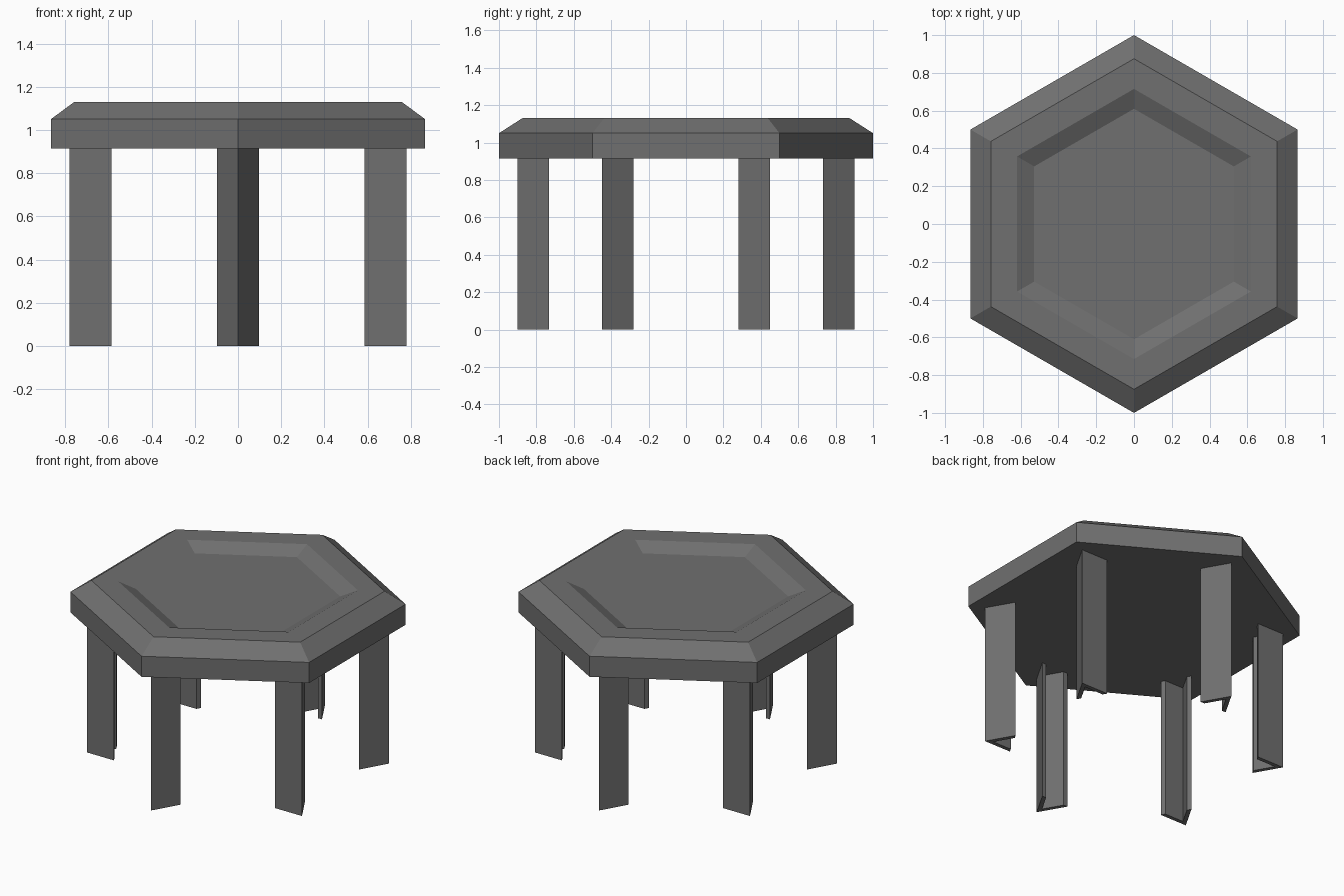
import bpy, bmesh, math
from mathutils import Matrix

cube = bpy.data.objects.get("Cube")
if cube:
    bpy.data.objects.remove(cube, do_unlink=True)

grey = bpy.data.materials.new("dark_grey")
grey.use_nodes = True
colour = (0.16, 0.16, 0.16, 1)
grey.diffuse_color = colour
grey.node_tree.nodes["Principled BSDF"].inputs["Base Color"].default_value = colour


def make_object(name, bm):
    bmesh.ops.recalc_face_normals(bm, faces=bm.faces)
    mesh = bpy.data.meshes.new(name)
    bm.to_mesh(mesh)
    bm.free()
    mesh.materials.append(grey)
    obj = bpy.data.objects.new(name, mesh)
    bpy.context.collection.objects.link(obj)
    return obj


# Hexagonal top: stacked rings give the rim, chamfer and shallow recess
UNDERSIDE = 0.915
profile = [(1.0, UNDERSIDE), (1.0, 1.05), (0.875, 1.13), (0.715, 1.13), (0.61, 1.085)]
bm = bmesh.new()
rings = []
for radius, z in profile:
    angles = [math.radians(30 + 60 * i) for i in range(6)]
    rings.append([bm.verts.new((radius * math.cos(a), radius * math.sin(a), z)) for a in angles])
for low, high in zip(rings, rings[1:]):
    for i in range(6):
        j = (i + 1) % 6
        bm.faces.new((low[i], low[j], high[j], high[i]))
bm.faces.new(rings[0])
bm.faces.new(rings[-1])
make_object("table_top", bm)

# Legs: thin V-shaped angle sections, apex pointing out to each corner
APEX, DEPTH, HALF, WALL = 0.90, 0.168, 0.097, 0.029
inner = APEX - DEPTH
section = [(APEX, 0), (inner, HALF), (inner, HALF - WALL),
           (APEX - WALL * DEPTH / HALF, 0), (inner, WALL - HALF), (inner, -HALF)]
names = ["back_left", "back", "back_right", "front_right", "front", "front_left"]
for i, name in enumerate(names):
    bm = bmesh.new()
    foot = bm.faces.new([bm.verts.new((x, y, 0)) for x, y in section])
    made = bmesh.ops.extrude_face_region(bm, geom=[foot])
    top = [v for v in made["geom"] if isinstance(v, bmesh.types.BMVert)]
    bmesh.ops.translate(bm, verts=top, vec=(0, 0, UNDERSIDE))
    bmesh.ops.transform(bm, matrix=Matrix.Rotation(math.radians(30 + 60 * i), 4, "Z"), verts=bm.verts)
    make_object(name + "_leg", bm)
